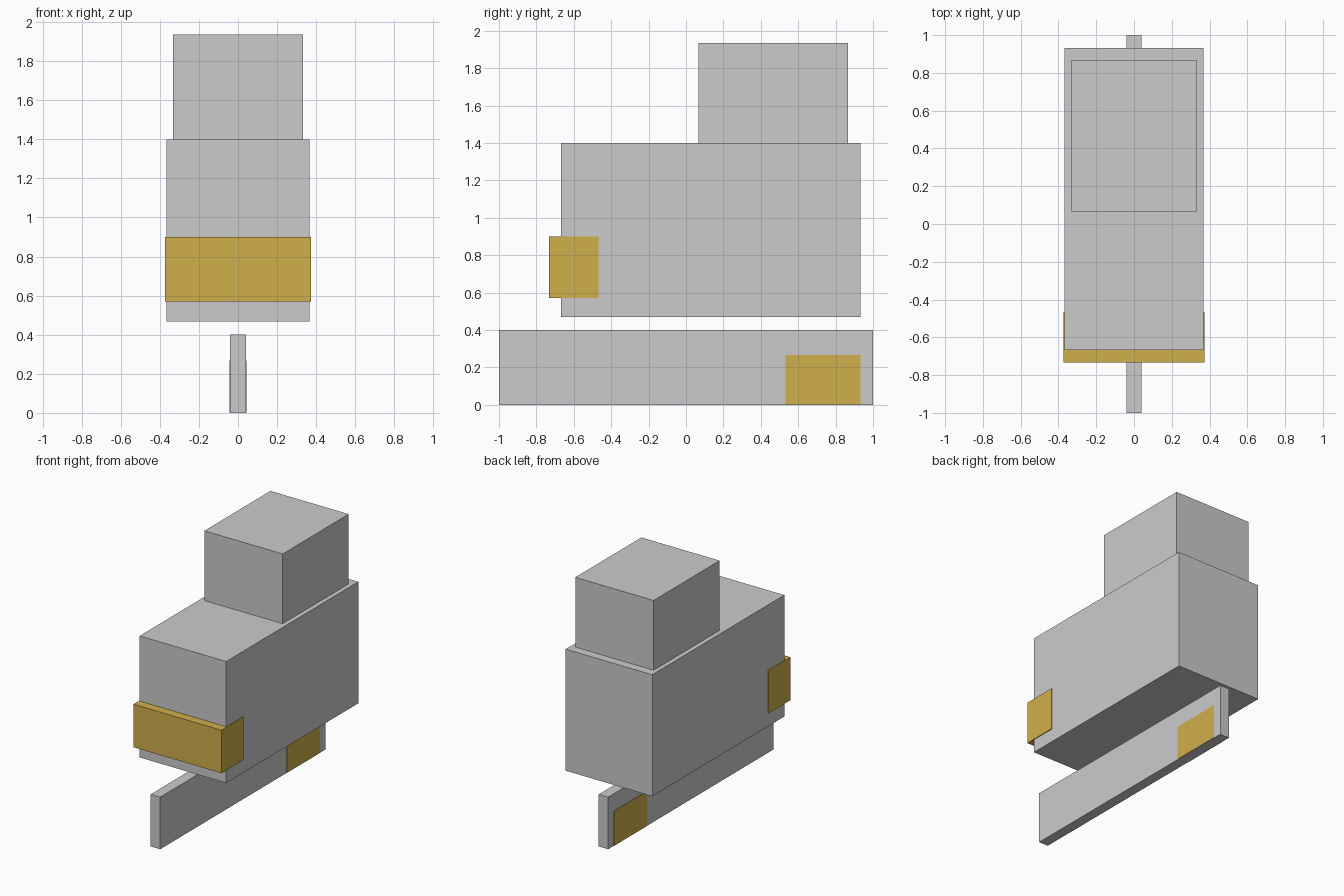
import bpy
import bmesh
from mathutils import Matrix, Vector

if "Cube" in bpy.data.objects:
    bpy.data.objects.remove(bpy.data.objects["Cube"])

gold = bpy.data.materials.new("gold")
gold.diffuse_color = (0.63, 0.43, 0.07, 1.0)
gold.use_nodes = True
gold.node_tree.nodes["Principled BSDF"].inputs["Base Color"].default_value = gold.diffuse_color


def box(name, half_width, y_range, z_range, material=None):
    """Box centred on x = 0, spanning the given y and z ranges."""
    (y0, y1), (z0, z1) = y_range, z_range
    size = Vector((2 * half_width, y1 - y0, z1 - z0))
    centre = Vector((0, (y0 + y1) / 2, (z0 + z1) / 2))
    bm = bmesh.new()
    bmesh.ops.create_cube(bm, size=1.0, matrix=Matrix.Diagonal(size).to_4x4())
    mesh = bpy.data.meshes.new(name)
    bm.to_mesh(mesh)
    bm.free()
    if material:
        mesh.materials.append(material)
    obj = bpy.data.objects.new(name, mesh)
    obj.location = centre
    bpy.context.collection.objects.link(obj)
    return obj


# Thin rail standing on the ground
box("base_rail", 0.04, (-1.0, 1.0), (0.0, 0.40))
# Gold sleeve near the back of the rail, just proud of its sides
box("rail_panel", 0.043, (0.533, 0.933), (0.001, 0.267), gold)
# Main body floating just above the rail
box("main_body", 0.367, (-0.667, 0.933), (0.468, 1.40))
# Gold band wrapping the front of the body
box("front_band", 0.373, (-0.733, -0.467), (0.57, 0.90), gold)
# Upper block towards the back
box("upper_block", 0.332, (0.067, 0.867), (1.40, 1.935))
